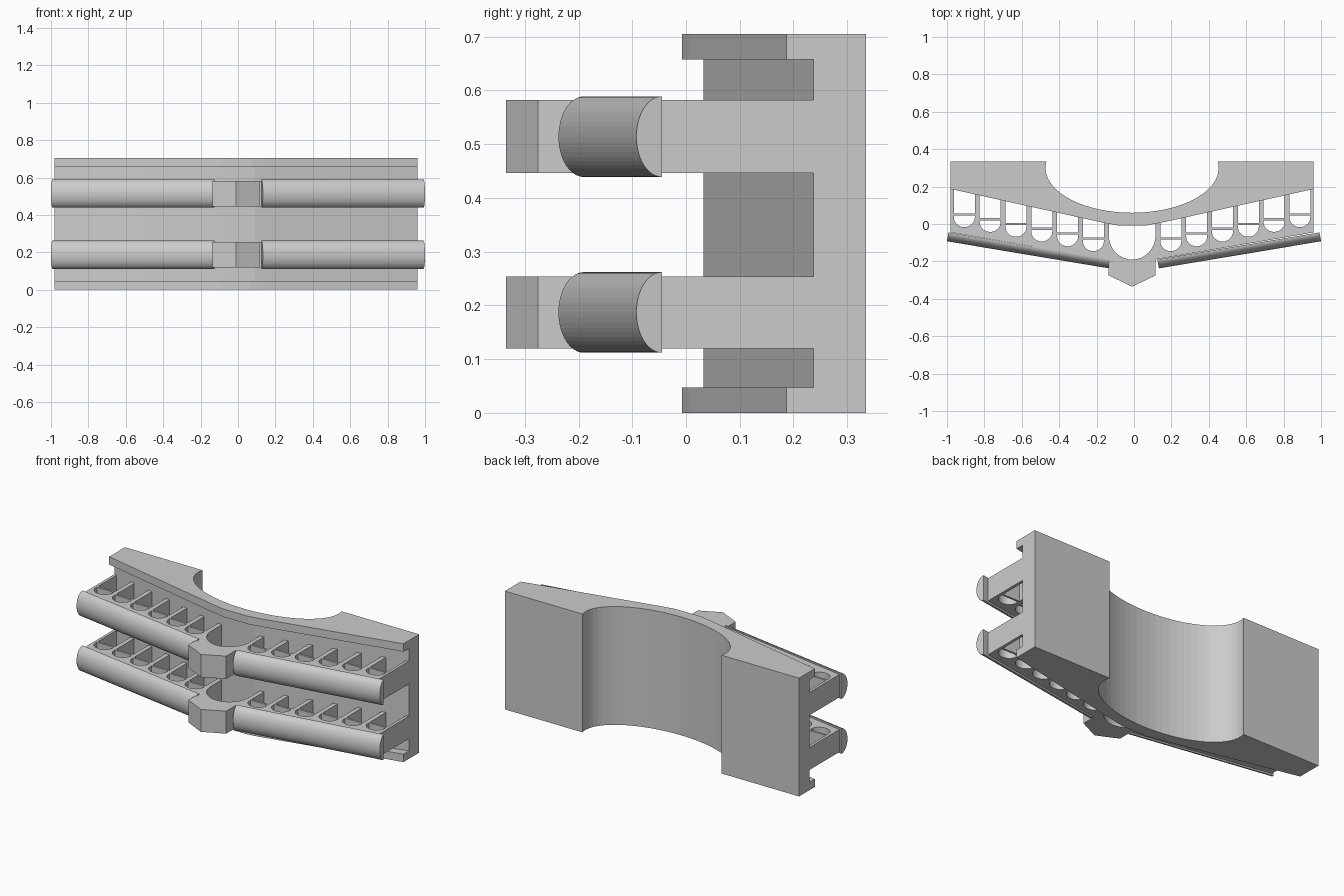
import bpy, bmesh, math
from mathutils import Vector

if "Cube" in bpy.data.objects:
    bpy.data.objects.remove(bpy.data.objects["Cube"])

CX = -0.01            # symmetry plane of the body
HALF = 0.97           # half width of the body
BACK = 0.335
HEIGHT = 0.705
LIP = 0.047
SHELVES = {"lower": (0.12, 0.254), "upper": (0.446, 0.582)}


def mesh_object(name, bm):
    bmesh.ops.recalc_face_normals(bm, faces=bm.faces[:])
    mesh = bpy.data.meshes.new(name)
    bm.to_mesh(mesh)
    bm.free()
    obj = bpy.data.objects.new(name, mesh)
    bpy.context.collection.objects.link(obj)
    return obj


def add_prism(bm, outline, z0, z1):
    face = bm.faces.new([bm.verts.new((x + CX, y, z0)) for x, y in outline])
    top = bmesh.ops.extrude_face_region(bm, geom=[face])["geom"]
    verts = [v for v in top if isinstance(v, bmesh.types.BMVert)]
    bmesh.ops.translate(bm, verts=verts, vec=(0, 0, z1 - z0))


def prism(name, outline, z0, z1):
    bm = bmesh.new()
    add_prism(bm, outline, z0, z1)
    return mesh_object(name, bm)


def mirrored(half):
    """Close a right-hand outline with its reflection."""
    return half + [(-x, y) for x, y in reversed(half) if x > 1e-6]


def arc(cx, cy, rx, ry, a0, a1, n):
    angles = [math.radians(a0 + (a1 - a0) * i / n) for i in range(n + 1)]
    return [(cx + rx * math.cos(a), cy + ry * math.sin(a)) for a in angles]


# Curved saddle at the back of the body, from its right rim to the middle
scoop = arc(0, 0.30, 0.463, 0.24, 8.5, -90, 18)
scoop[0] = (scoop[0][0], BACK)
scoop[-1] = (0, scoop[-1][1])

lip_front = [(0.08, -0.007), (0.16, 0.008), (HALF, 0.187)]
web_front = [(0.10, 0.033), (0.50, 0.128), (HALF, 0.237)]


def body_outline(front):
    return mirrored(front + [(HALF, BACK)] + scoop)


# Body: recessed web between two projecting lips
prism("body_web", body_outline(web_front), LIP, HEIGHT - LIP)
prism("bottom_lip", body_outline(lip_front), 0, LIP)
prism("top_lip", body_outline(lip_front), HEIGHT - LIP, HEIGHT)

# Shelf plan with pointed nose in the middle
shelf_plan = mirrored(
    [(0, -0.335), (0.125, -0.275), (0.125, -0.19), (HALF, -0.045)]
    + [(x, y + 0.01) for x, y in reversed(web_front)])


def pocket_outlines():
    """Central U opening, then square and rounded pockets on both sides."""
    outlines = [[(0.125, 0.2)] + arc(0, -0.06, 0.125, 0.13, 0, -180, 24) + [(-0.125, 0.2)]]
    for i in range(6):
        x = 0.207 + 0.138 * i
        bar = -0.077 + 0.186 * (x - 0.207)
        w = 0.056
        square = [(x - w, bar + 0.006), (x + w, bar + 0.006), (x + w, 0.4), (x - w, 0.4)]
        end = [(x + w, bar - 0.006)]
        end += arc(x, bar - 0.016, w, 0.052, 0, -180, 14)
        end += [(x - w, bar - 0.006)]
        for pocket in (square, end):
            outlines += [pocket, [(-px, py) for px, py in pocket]]
    return outlines


def shelf(name, z0, z1):
    obj = prism(name, shelf_plan, z0, z1)
    bm = bmesh.new()
    for outline in pocket_outlines():
        add_prism(bm, outline, z0 - 0.05, z1 + 0.05)
    cutter = mesh_object(name + "_cutter", bm)
    cutter.hide_render = True
    mod = obj.modifiers.new("pockets", "BOOLEAN")
    mod.operation = "DIFFERENCE"
    mod.solver = "EXACT"
    mod.object = cutter
    bpy.context.view_layer.objects.active = obj
    bpy.ops.object.modifier_apply(modifier=mod.name)
    bpy.data.objects.remove(cutter)


def rail(name, side, z):
    """Half-oval bar running along the front of a shelf."""
    start, end = Vector((0.125 * side, -0.19, z)), Vector((0.992 * side, -0.045, z))
    along = (end - start).normalized()
    out = Vector((along.y * side, -along.x * side, 0))
    bm = bmesh.new()
    section = [bm.verts.new(start + out * a + Vector((0, 0, b)))
               for a, b in arc(0, 0, 0.048, 0.075, -90, 90, 24)]
    face = bm.faces.new(section)
    geom = bmesh.ops.extrude_face_region(bm, geom=[face])["geom"]
    verts = [v for v in geom if isinstance(v, bmesh.types.BMVert)]
    bmesh.ops.translate(bm, verts=verts, vec=end - start)
    mesh_object(name, bm)


# Two shelves, each with a left and right rail
for level, (z0, z1) in SHELVES.items():
    shelf(level + "_shelf", z0, z1)
    for label, side in (("left", 1), ("right", -1)):
        rail(f"{level}_{label}_rail", side, (z0 + z1) / 2)
